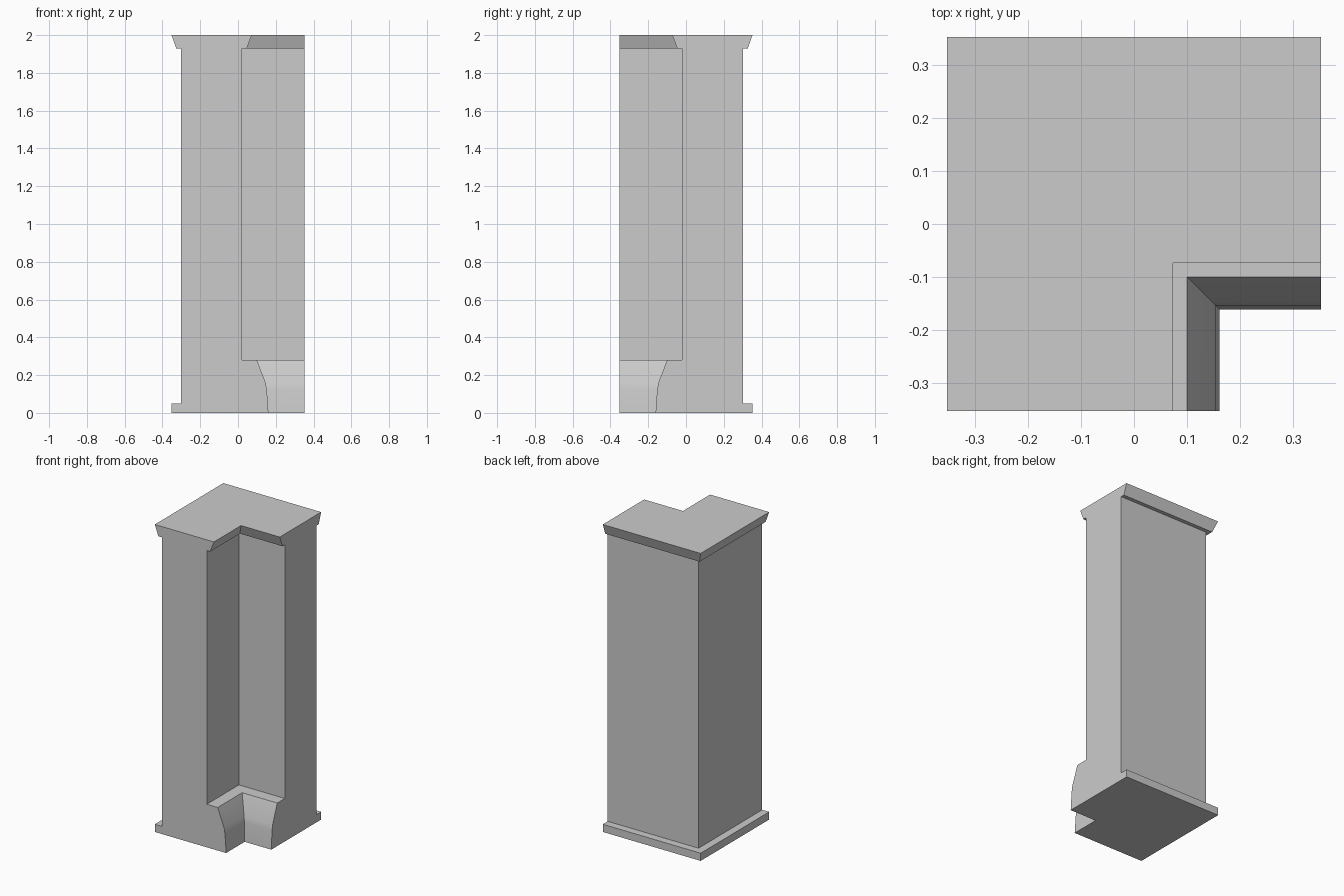
import bpy, bmesh

if "Cube" in bpy.data.objects:
    bpy.data.objects.remove(bpy.data.objects["Cube"])

END = 0.352  # half width of the footprint

# Wall cross-section (offset, height): outer face upward, then inner face downward
outer = [(-0.352, 0), (-0.352, 0.05), (-0.302, 0.05), (-0.302, 1.93),
         (-0.327, 1.93), (-0.352, 2.0)]
inner = [(0.073, 2.0), (0.046, 1.93), (0.022, 1.93), (0.022, 0.28),
         (0.1, 0.28), (0.146, 0.16), (0.153, 0.12), (0.161, 0)]
profile = outer + inner

bm = bmesh.new()
# Front end, mitred corner and right end of the L-shaped wall
rings = [[bm.verts.new(p) for p in ring] for ring in (
    [(u, -END, z) for u, z in profile],
    [(u, -u, z) for u, z in profile],
    [(END, -u, z) for u, z in profile])]

# Swept skin
n = len(profile)
for a, b in zip(rings, rings[1:]):
    for i in range(n):
        j = (i + 1) % n
        bm.faces.new((a[i], a[j], b[j], b[i]))

# Cut ends
bm.faces.new(rings[0])
bm.faces.new(rings[-1][::-1])
bmesh.ops.recalc_face_normals(bm, faces=bm.faces)

mesh = bpy.data.meshes.new("corner_wall")
bm.to_mesh(mesh)
bm.free()
wall = bpy.data.objects.new("corner_wall", mesh)
bpy.context.collection.objects.link(wall)

# Soften the flared inner base, keep other edges sharp
bpy.context.view_layer.objects.active = wall
wall.select_set(True)
bpy.ops.object.shade_smooth_by_angle()
